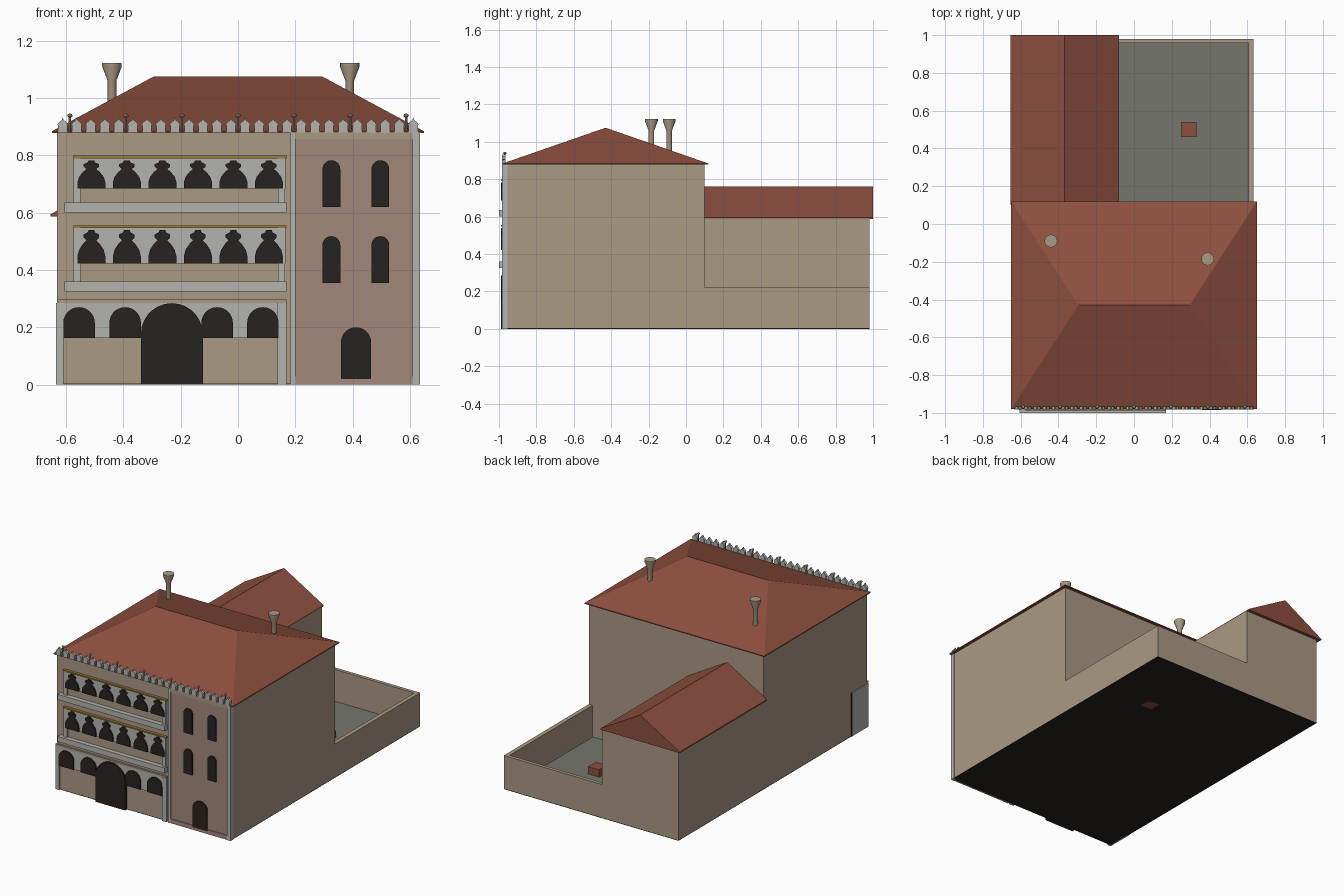
import bpy, bmesh, math

if "Cube" in bpy.data.objects:
    bpy.data.objects.remove(bpy.data.objects["Cube"])


def material(name, rgb):
    m = bpy.data.materials.new(name)
    m.diffuse_color = (*rgb, 1)
    m.use_nodes = True
    m.node_tree.nodes["Principled BSDF"].inputs["Base Color"].default_value = m.diffuse_color
    return m


PLASTER = material("plaster", (0.40, 0.32, 0.23))
PINK = material("pink_plaster", (0.36, 0.25, 0.20))
ROOF = material("roof_tile", (0.27, 0.08, 0.05))
STONE = material("stone", (0.45, 0.45, 0.42))
DARK = material("dark_opening", (0.02, 0.016, 0.013))
GOLD = material("gilding", (0.33, 0.20, 0.04))
PAVING = material("paving", (0.18, 0.18, 0.16))


def finish(name, bm, mat):
    bmesh.ops.recalc_face_normals(bm, faces=bm.faces)
    me = bpy.data.meshes.new(name)
    bm.to_mesh(me)
    bm.free()
    me.materials.append(mat)
    ob = bpy.data.objects.new(name, me)
    bpy.context.collection.objects.link(ob)
    return ob


def prism(name, profile, y0, y1, mat):
    """Extrude an x/z profile from y0 to y1."""
    bm = bmesh.new()
    face = bm.faces.new([bm.verts.new((x, y0, z)) for x, z in profile])
    new = bmesh.ops.extrude_face_region(bm, geom=[face])["geom"]
    bmesh.ops.translate(bm, vec=(0, y1 - y0, 0),
                        verts=[v for v in new if isinstance(v, bmesh.types.BMVert)])
    return finish(name, bm, mat)


def box(name, x0, x1, y0, y1, z0, z1, mat):
    return prism(name, [(x0, z0), (x1, z0), (x1, z1), (x0, z1)], y0, y1, mat)


def arch(name, x, width, z0, z1, y0, y1):
    """Round-headed dark opening."""
    r = width / 2
    pts = [(x - r, z0), (x + r, z0)]
    pts += [(x + r * math.cos(a), z1 - r + r * math.sin(a))
            for a in (math.pi * i / 14 for i in range(15))]
    return prism(name, pts, y0, y1, DARK)


def lathe(name, profile, x, y, mat, n=16):
    bm = bmesh.new()
    rings = [[bm.verts.new((x + r * math.cos(2 * math.pi * i / n),
                            y + r * math.sin(2 * math.pi * i / n), z))
              for i in range(n)] for r, z in profile]
    for a, b in zip(rings, rings[1:]):
        for i in range(n):
            j = (i + 1) % n
            bm.faces.new((a[i], a[j], b[j], b[i]))
    bm.faces.new(rings[0])
    bm.faces.new(rings[-1])
    ob = finish(name, bm, mat)
    bpy.context.view_layer.objects.active = ob
    ob.select_set(True)
    bpy.ops.object.shade_smooth_by_angle(angle=math.radians(40))
    ob.select_set(False)


# Main block, rear wing and base
FRONT = -0.97
box("main_block", -0.632, 0.632, FRONT, 0.10, 0.004, 0.88, PLASTER)
box("rear_wing", -0.632, -0.08, 0.10, 0.98, 0.004, 0.59, PLASTER)
box("base_plate", -0.632, 0.632, FRONT, 0.98, 0, 0.004, DARK)

# Hipped main roof
bm = bmesh.new()
eaves = [bm.verts.new((x, y, z)) for z in (0.878, 0.884)
         for x, y in ((-0.65, -0.98), (0.65, -0.98), (0.65, 0.12), (-0.65, 0.12))]
left, right = (bm.verts.new((x, -0.43, 1.075)) for x in (-0.295, 0.295))
lo, up = eaves[:4], eaves[4:]
bm.faces.new(lo)
for i in range(4):
    j = (i + 1) % 4
    bm.faces.new((lo[i], lo[j], up[j], up[i]))
bm.faces.new((up[0], up[1], right, left))
bm.faces.new((up[1], up[2], right))
bm.faces.new((up[2], up[3], left, right))
bm.faces.new((up[3], up[0], left))
finish("main_roof", bm, ROOF)

# Gabled wing roof
prism("wing_roof", [(-0.655, 0.587), (-0.08, 0.587), (-0.08, 0.594),
                    (-0.367, 0.76), (-0.655, 0.594)], 0.10, 1.0, ROOF)

# Courtyard
box("courtyard_floor", -0.08, 0.61, 0.10, 0.96, 0.004, 0.012, PAVING)
box("courtyard_side_wall", 0.605, 0.632, 0.10, 0.98, 0.004, 0.22, PLASTER)
box("courtyard_back_wall", -0.08, 0.605, 0.957, 0.98, 0.004, 0.22, PLASTER)
box("well_head", 0.25, 0.33, 0.46, 0.54, 0.0, 0.06, ROOF)

# Chimneys with flared pots
for x, y in ((-0.44, -0.09), (0.39, -0.185)):
    lathe("chimney", [(0.015, 0.93), (0.015, 1.06), (0.034, 1.11), (0.034, 1.122)], x, y, PLASTER)

# Right wing of the facade
box("pink_wall", 0.20, 0.61, -0.976, FRONT, 0.004, 0.88, PINK)
box("wall_plinth", 0.20, 0.61, -0.981, FRONT, 0.0, 0.028, PINK)
box("wall_cornice", 0.20, 0.61, -0.981, FRONT, 0.857, 0.88, PLASTER)
box("centre_pilaster", 0.183, 0.20, -0.983, FRONT, 0, 0.88, STONE)
box("corner_pilaster", 0.61, 0.635, -0.983, -0.955, 0, 0.88, STONE)
for x in (0.326, 0.497):
    for z in (0.355, 0.62):
        arch("window", x, 0.062, z, z + 0.163, -0.983, FRONT)
arch("side_door", 0.412, 0.105, 0.02, 0.20, -0.985, FRONT)

# Ground-floor arcade, with the porch return on the left side
box("arcade_panel", -0.632, 0.17, -0.978, FRONT, 0.162, 0.29, STONE)
box("arcade_band", -0.632, 0.17, -0.982, FRONT, 0.285, 0.297, PLASTER)
box("arcade_end_pier", 0.138, 0.17, -0.984, FRONT, 0, 0.285, STONE)
box("arcade_left_pier", -0.635, -0.61, -0.98, FRONT, 0, 0.285, STONE)
box("porch_side", -0.635, -0.625, FRONT, -0.81, 0, 0.285, STONE)
box("porch_back_edge", -0.636, -0.625, -0.81, -0.80, 0, 0.285, DARK)
for x in (-0.555, -0.394, -0.073, 0.087):
    arch("arcade_arch", x, 0.11, 0.162, 0.27, -0.986, FRONT)
arch("portal", -0.231, 0.216, 0, 0.284, -0.99, FRONT)

# Two loggias: balcony, tracery panel, end posts, gilded strip, lobed openings
HALF = [(0.049, 0), (0.049, 0.022), (0.043, 0.042), (0.029, 0.060), (0.017, 0.070),
        (0.027, 0.079), (0.027, 0.088), (0.013, 0.094), (0.010, 0.101)]
for z in (0.325, 0.60):
    h = z + (0.097 if z < 0.5 else 0.085)
    top = z + (0.222 if z < 0.5 else 0.190)
    k = (top - 0.008 - h) / 0.101
    box("balcony", -0.605, 0.17, -1.0, FRONT, z, z + 0.035, STONE)
    box("tracery_panel", -0.575, 0.165, -0.979, FRONT, h, top, STONE)
    box("gilded_strip", -0.575, 0.17, -0.988, FRONT, top, top + 0.009, GOLD)
    for x in (-0.562, 0.152):
        box("loggia_post", x - 0.012, x + 0.012, -0.983, FRONT, z + 0.035, top, STONE)
    for i in range(6):
        cx = -0.512 + 0.124 * i
        outline = [(cx + a, h + b * k) for a, b in HALF] + \
                  [(cx - a, h + b * k) for a, b in reversed(HALF)]
        prism("lobed_opening", outline, -0.988, FRONT, DARK)

# Roofline merlons and small finials
for i in range(26):
    x = -0.612 + 0.04896 * i
    side = [(0.016, 0.88), (0.016, 0.904), (0.019, 0.908), (0.012, 0.917), (0.004, 0.922)]
    prism("merlon", [(x + a, b) for a, b in side] + [(x, 0.932)] +
          [(x - a, b) for a, b in reversed(side)], -0.983, -0.965, STONE)
for i in range(7):
    lathe("finial", [(0.004, 0.88), (0.004, 0.932), (0.010, 0.938), (0.007, 0.944), (0.002, 0.946)],
          -0.587 + 0.1957 * i, -0.968, PLASTER, 8)
